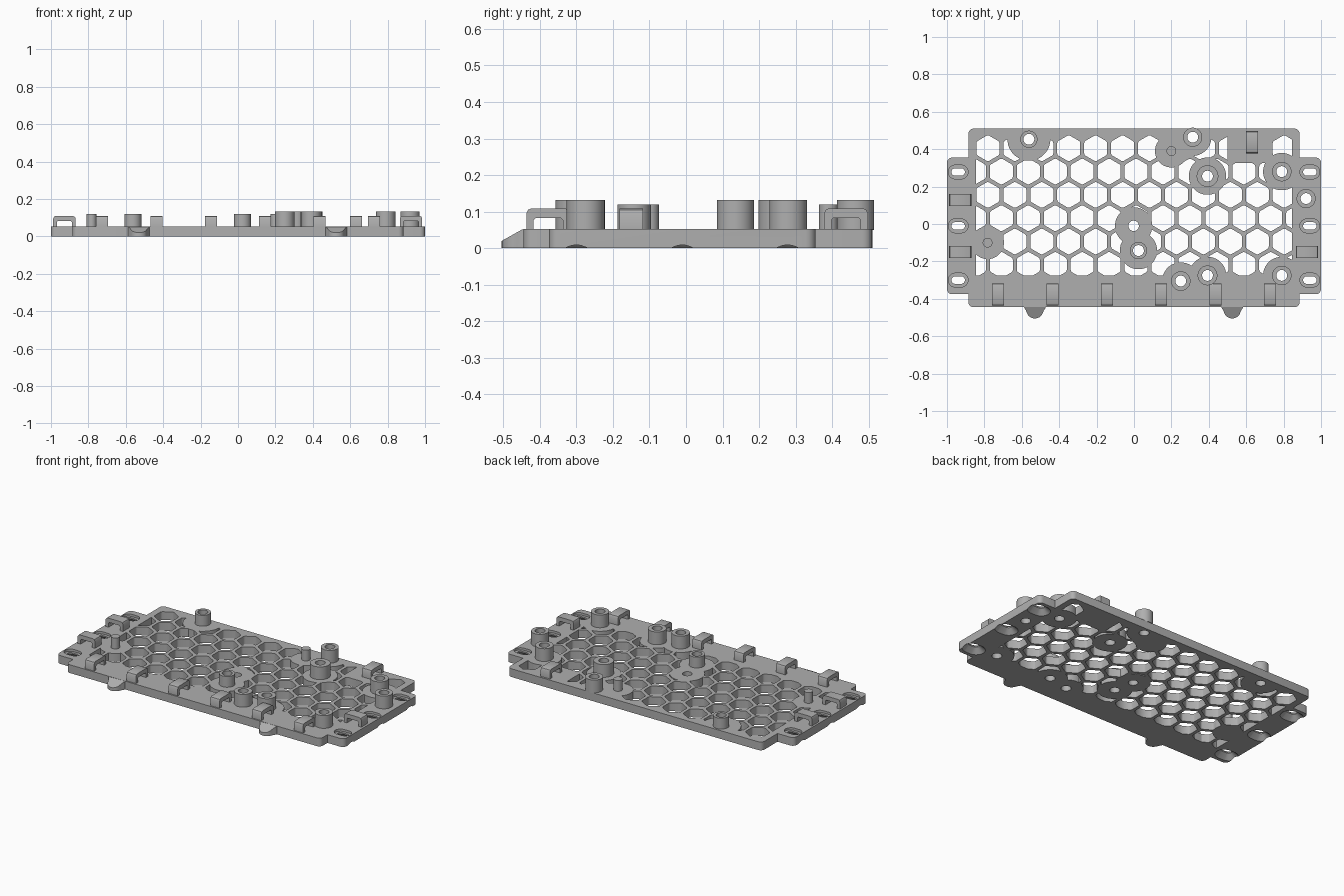
import bpy, bmesh
from math import sin, cos, pi, radians, sqrt
from mathutils import Matrix

if "Cube" in bpy.data.objects:
    bpy.data.objects.remove(bpy.data.objects["Cube"])

T = 0.052          # plate thickness
grey = bpy.data.materials.new("plain_grey")
grey.use_nodes = True
colour = (0.43, 0.43, 0.43, 1)
grey.diffuse_color = colour
grey.node_tree.nodes["Principled BSDF"].inputs["Base Color"].default_value = colour


def add_loft(bm, rings):
    """Closed solid skinned through rings of equal point count."""
    vs = [[bm.verts.new(p) for p in ring] for ring in rings]
    n = len(vs[0])
    for a, b in zip(vs, vs[1:]):
        for i in range(n):
            j = (i + 1) % n
            bm.faces.new((a[i], a[j], b[j], b[i]))
    bm.faces.new(vs[0][::-1])
    bm.faces.new(vs[-1])


def finish(name, bm, matrix=None):
    bmesh.ops.recalc_face_normals(bm, faces=bm.faces)
    if matrix:
        bm.transform(matrix)
    mesh = bpy.data.meshes.new(name)
    bm.to_mesh(mesh)
    bm.free()
    mesh.materials.append(grey)
    ob = bpy.data.objects.new(name, mesh)
    bpy.context.collection.objects.link(ob)
    return ob


def solid(name, rings, matrix=None):
    bm = bmesh.new()
    add_loft(bm, rings)
    return finish(name, bm, matrix)


def ring(x, y, z, r, n=32, half=0.0, turn=0.0):
    """Circle, or a slot shape stretched along x by half."""
    pts = []
    for i in range(n):
        a = 2 * pi * (i + 0.5) / n + turn
        pts.append((x + r * cos(a) + (half if cos(a) > 0 else -half), y + r * sin(a), z))
    return pts


def cylinder(name, x, y, r, z0, z1):
    return solid(name, [ring(x, y, z0, r), ring(x, y, z1, r)])


def cut(ob, tools, op="DIFFERENCE"):
    """Apply booleans, then discard the cutters."""
    for t in tools:
        m = ob.modifiers.new("cut", "BOOLEAN")
        m.operation, m.solver, m.object = op, "EXACT", t
    dg = bpy.context.evaluated_depsgraph_get()
    mesh = bpy.data.meshes.new_from_object(ob.evaluated_get(dg))
    ob.modifiers.clear()
    ob.data = mesh
    for t in tools:
        bpy.data.objects.remove(t)


# Plate outline with side ears
half = [(0.885, -0.445), (0.885, -0.375), (1, -0.375),
        (1, 0.355), (0.885, 0.355), (0.885, 0.51)]
outline = half + [(-x, y) for x, y in reversed(half)]
bm = bmesh.new()
add_loft(bm, [[(x, y, z) for x, y in outline] for z in (0, T)])
corners = []
for e in bm.edges:
    a, b = (v.co for v in e.verts)
    inner = abs(a.x) < 0.9 and -0.4 < a.y < 0.4
    if abs(a.z - b.z) > 0.01 and not inner:
        corners.append(e)
bmesh.ops.bevel(bm, geom=corners, offset=0.027, segments=5, profile=0.5, affect="EDGES")
plate = finish("base_plate", bm)

# Screw posts: x, y, radius, top
posts = [(-0.562, 0.453, 0.046, 0.12), (0.314, 0.464, 0.051, 0.132),
         (0.393, 0.256, 0.058, 0.132), (0.79, 0.28, 0.052, 0.132),
         (0.92, 0.136, 0.051, 0.132), (0.024, -0.142, 0.046, 0.12),
         (0.25, -0.305, 0.052, 0.132), (0.393, -0.275, 0.053, 0.132),
         (0.79, -0.275, 0.052, 0.132)]
pins = [(0.2, 0.39), (-0.783, -0.1)]
hub = (-0.002, -0.01)

# Honeycomb cutter, trimmed to the field and kept clear of posts
pitch = 0.144
bm = bmesh.new()
for row in range(6):
    y = 0.405 - row * pitch * sqrt(3) / 2
    for col in range(-1, 12):
        x = -0.781 + (col + 0.5 * (row % 2)) * pitch
        add_loft(bm, [ring(x, y, z, 0.071, 6) for z in (-0.05, 0.1)])
upright = [e for e in bm.edges if abs(e.verts[0].co.z - e.verts[1].co.z) > 0.01]
bmesh.ops.bevel(bm, geom=upright, offset=0.008, segments=2, profile=0.5, affect="EDGES")
honeycomb = finish("honeycomb_cutter", bm)


def box(name, x0, x1, y0, y1):
    pts = [(x0, y0), (x1, y0), (x1, y1), (x0, y1)]
    return solid(name, [[(x, y, z) for x, y in pts] for z in (-0.07, 0.12)])


cut(honeycomb, [box("field", -0.845, 0.845, -0.275, 0.478)], "INTERSECT")
keep = [cylinder("keep", x, y, 0.115 if x < -0.5 else 0.1, -0.08, 0.13)
        for x, y, r, h in posts if x < 0.9]
keep += [cylinder("keep", x, y, 0.088, -0.09, 0.14) for x, y in pins]
keep += [cylinder("keep", *hub, 0.1, -0.1, 0.15),
         box("keep", 0.5, 0.735, 0.325, 0.6)]
cut(honeycomb, keep)
cut(plate, [honeycomb])

# Ear slots: shallow recess above, sloped recess below
tools = []
for x in (-0.94, 0.94):
    for y in (0.278, -0.01, -0.3):
        profile = [(-0.01, 0.065), (0.03, 0.02), (0.038, 0.02), (0.038, 0.037), (0.08, 0.037)]
        tools.append(solid("slot_cutter", [ring(x, y, z, r, 32, 0.016) for z, r in profile]))
# Bores under posts and in the hub
tools += [cylinder("bore", x, y, 0.029, -0.05, 0.1) for x, y, r, h in posts]
tools.append(cylinder("bore", *hub, 0.028, -0.05, 0.1))
cut(plate, tools)
parts = [plate]

# Hollow posts and solid pins
for x, y, r, h in posts:
    post = cylinder("screw_post", x, y, r, T - 0.002, h)
    cut(post, [cylinder("bore", x, y, 0.029, 0, 0.2)])
    parts.append(post)
for x, y in pins:
    parts.append(cylinder("locating_pin", x, y, 0.026, T - 0.002, 0.12))

# Tie loops: arch profile swept across its width
arch = [(-0.06, 0), (-0.06, 0.045), (-0.055, 0.054), (-0.046, 0.058),
        (0.046, 0.058), (0.055, 0.054), (0.06, 0.045), (0.06, 0),
        (0.04, 0), (0.04, 0.026), (0.034, 0.032), (-0.034, 0.032), (-0.04, 0.026), (-0.04, 0)]
loops = [(-0.727 + i * 0.2908, -0.377, 90) for i in range(6)]
loops += [(0.63, 0.438, 90), (-0.928, 0.128, 0), (-0.928, -0.15, 0), (0.925, -0.15, 0)]
for x, y, turn in loops:
    place = Matrix.Translation((x, y, T - 0.001)) @ Matrix.Rotation(radians(turn), 4, "Z")
    parts.append(solid("tie_loop", [[(u, w, z) for u, z in arch] for w in (-0.032, 0.032)], place))

# Front tabs with flared sides and sloped tops
for x in (-0.53, 0.525):
    side = [(0.058, -0.44), (0.056, -0.45), (0.048, -0.462)]
    side += [(0.044 * cos(a * pi / 12), -0.465 - 0.04 * sin(a * pi / 12)) for a in range(1, 6)]
    plan = side + [(0, -0.505)] + [(-u, y) for u, y in reversed(side)]
    parts.append(solid("front_tab", [
        [(x + u, y, 0) for u, y in plan],
        [(x + u, y, T + min(0, y + 0.447) * 0.56) for u, y in plan]]))

# Smooth round walls, keep edges crisp
bpy.ops.object.select_all(action="DESELECT")
for ob in parts:
    ob.select_set(True)
bpy.context.view_layer.objects.active = plate
bpy.ops.object.shade_smooth_by_angle(angle=radians(30))
